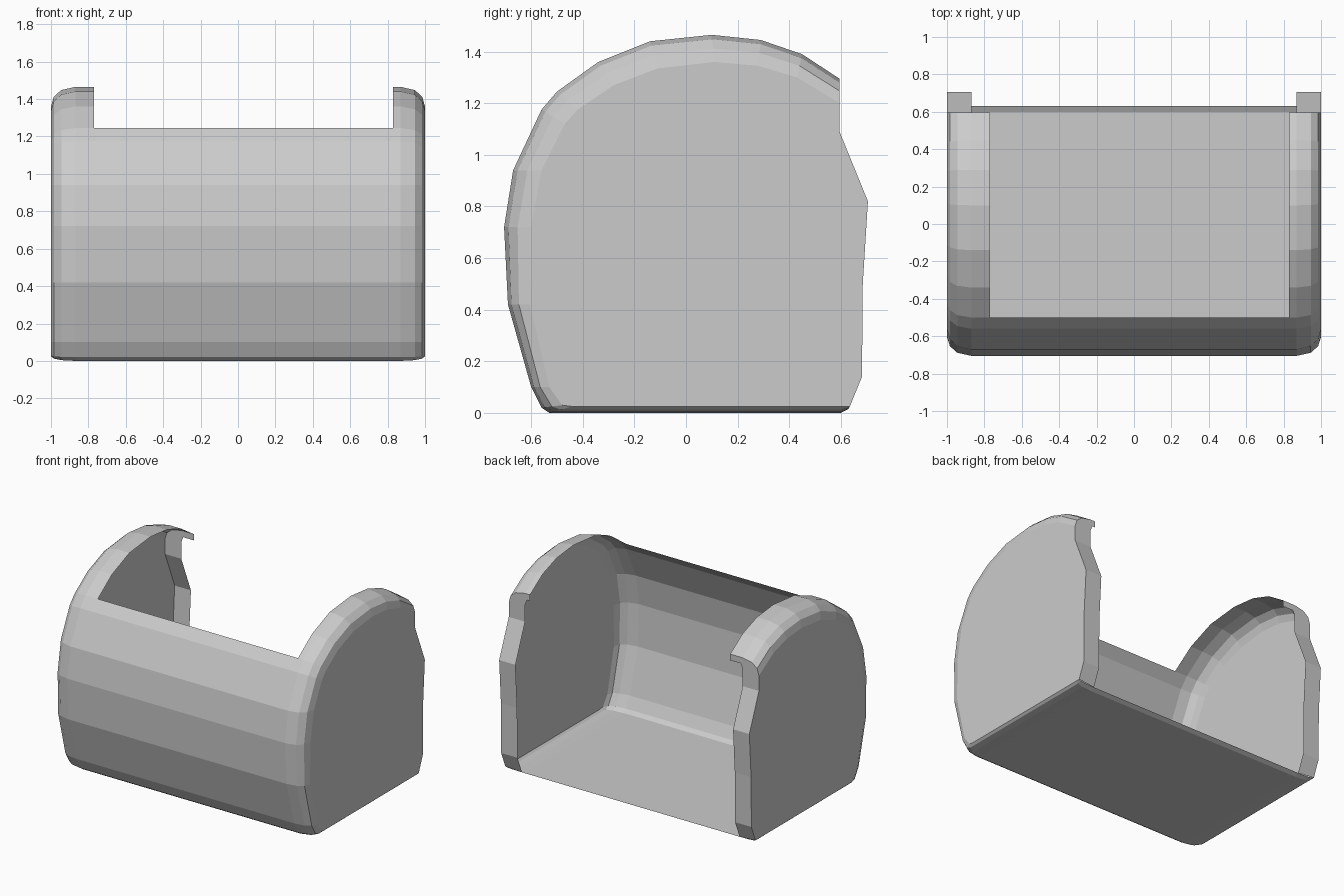
import bpy, bmesh

if "Cube" in bpy.data.objects:
    bpy.data.objects.remove(bpy.data.objects["Cube"])

# Side profile (y, z) from the back of the floor, round the front and over the top
OUTER = [(.63, .015), (.60, 0), (-.53, 0), (-.56, .02), (-.60, .10), (-.69, .42),
         (-.705, .72), (-.67, .94), (-.56, 1.175), (-.50, 1.245), (-.34, 1.36),
         (-.14, 1.44), (.10, 1.465), (.29, 1.445), (.45, 1.39), (.595, 1.295)]
# Same profile where it meets the flat end wall
INNER = [(.635, .025), (.61, .025), (-.44, .025), (-.48, .03), (-.53, .10), (-.605, .42),
         (-.60, .72), (-.56, .94), (-.47, 1.12), (-.42, 1.175), (-.28, 1.27),
         (-.11, 1.335), (.11, 1.36), (.28, 1.345), (.43, 1.30), (.595, 1.20)]
# Rear edge of the end wall, bottom to top
REAR = [(.682, .14), (.685, .50), (.705, .82), (.595, 1.09)]
ROUND = [(.87, 0), (.945, .16), (.985, .5), (1.0, 1)]   # x, blend to INNER
LIP = 9                                                 # profile index of the front rim

bm = bmesh.new()


def ring(x, t):
    return [bm.verts.new((x, a[0] + (b[0] - a[0]) * t, a[1] + (b[1] - a[1]) * t))
            for a, b in zip(OUTER, INNER)]


def bridge(a, b, count):
    return [bm.faces.new((a[i], a[i + 1], b[i + 1], b[i])) for i in range(count)]


def end(side, opening):
    """Rounded end: top strip, corner rounding, end wall and rear flange."""
    rings = [ring(opening, 0)] + [ring(side * x, t) for x, t in ROUND]
    for a, b in zip(rings, rings[1:]):
        bridge(a, b, len(OUTER) - 1)
    wall = rings[-1]
    rear = [bm.verts.new((side, y, z)) for y, z in REAR]
    bm.faces.new(wall + rear[::-1])
    # Rear flange running up the back edge
    inside = [bm.verts.new((side * .87, y, z)) for y, z in REAR]
    bridge([wall[0]] + rear, [rings[1][0]] + inside, len(REAR))
    # Small hooked lip under the end of the top strip
    hook = [bm.verts.new((x, .595, z)) for x, z in
            ((opening, 1.25), (side * .855, 1.25), (side * .87, 1.21))]
    bm.faces.new([r[-1] for r in rings] + [rear[-1], inside[-1]] + hook[::-1])
    return rings[0]


left, right = end(-1, -.77), end(1, .83)
# Floor and front between the ends, stopping at the front rim
middle = bridge(left, right, LIP)
bmesh.ops.recalc_face_normals(bm, faces=bm.faces[:])
middle[1].normal_update()
if middle[1].normal.z > 0:
    bmesh.ops.reverse_faces(bm, faces=bm.faces[:])

mesh = bpy.data.meshes.new("rounded_bin_shell")
bm.to_mesh(mesh)
bm.free()
shell = bpy.data.objects.new("rounded_bin_shell", mesh)
bpy.context.collection.objects.link(shell)
